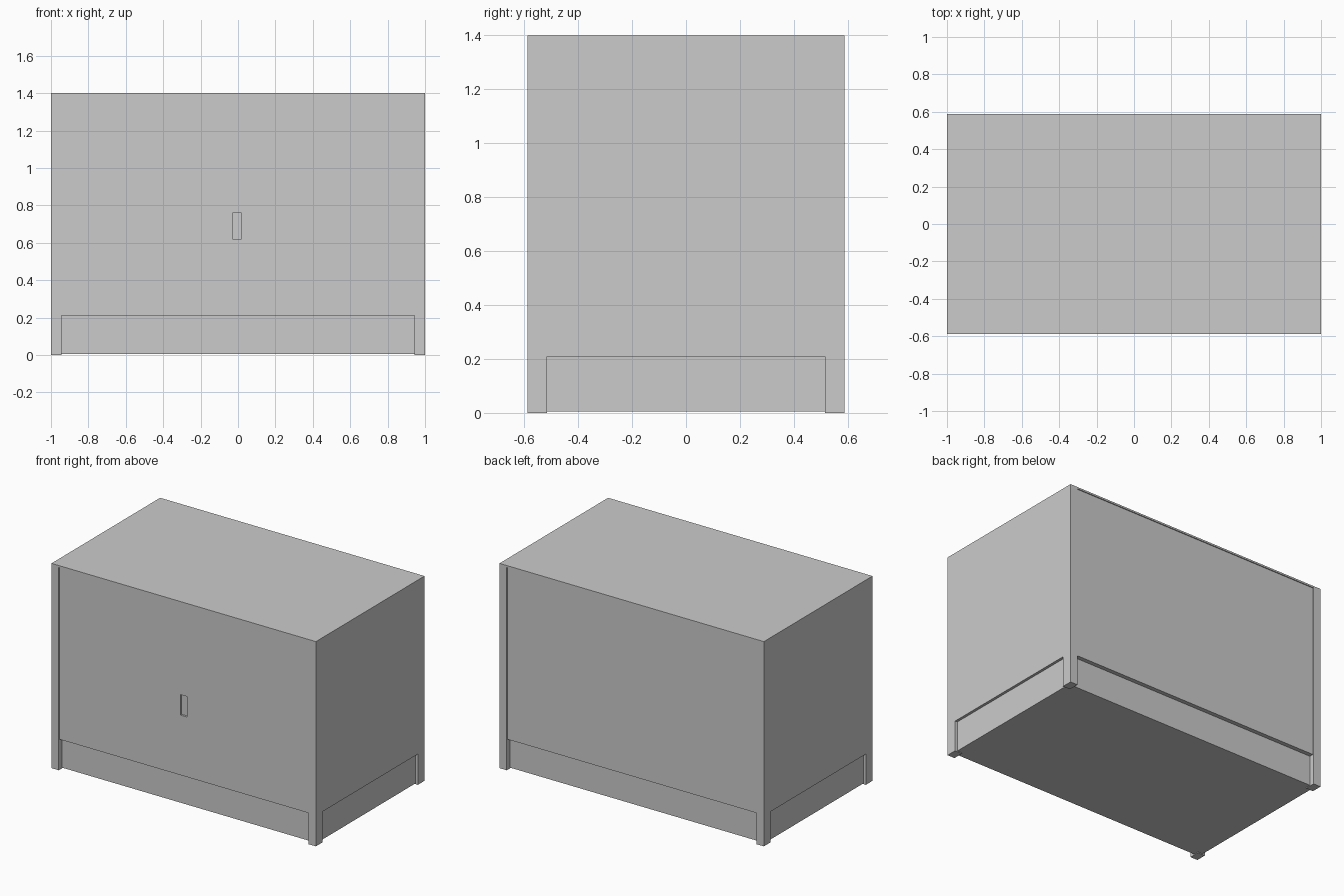
import bpy
import bmesh

if "Cube" in bpy.data.objects:
    bpy.data.objects.remove(bpy.data.objects["Cube"])

W, D, H = 1.0, 0.587, 1.40      # half width, half depth, height
STILE, BASE, TOP = 0.945, 0.21, 1.388


def box(name, x0, x1, y0, y1, z0, z1):
    bm = bmesh.new()
    bmesh.ops.create_cube(bm, size=1)
    for v in bm.verts:
        v.co.x = x1 if v.co.x > 0 else x0
        v.co.y = y1 if v.co.y > 0 else y0
        v.co.z = z1 if v.co.z > 0 else z0
    return finish(name, bm)


def finish(name, bm):
    bmesh.ops.recalc_face_normals(bm, faces=bm.faces)
    me = bpy.data.meshes.new(name)
    bm.to_mesh(me)
    bm.free()
    ob = bpy.data.objects.new(name, me)
    bpy.context.collection.objects.link(ob)
    return ob


def side_panel(name, x0, x1):
    # inverted U profile: full side with a leg at each corner
    profile = [(-D, 0), (-0.515, 0), (-0.515, BASE), (0.515, BASE),
               (0.515, 0), (D, 0), (D, TOP), (-D, TOP)]
    bm = bmesh.new()
    face = bm.faces.new([bm.verts.new((x0, y, z)) for y, z in profile])
    ext = bmesh.ops.extrude_face_region(bm, geom=[face])["geom"]
    for v in ext:
        if isinstance(v, bmesh.types.BMVert):
            v.co.x = x1
    return finish(name, bm)


# Side panels with legs
side_panel("right_side", STILE, W)
side_panel("left_side", -W, -STILE)

# Front and back body, set slightly behind the side panels
body = box("body", -STILE, STILE, -D + 0.006, D - 0.006, BASE, TOP)

# Recessed plinth between the legs
box("plinth", -W + 0.018, W - 0.018, -D + 0.035, D - 0.035, 0.005, BASE)

# Thin top board
box("top_board", -W, W, -D, D, TOP, H)

# Shallow finger pull in the middle of the front
cutter = box("pull_cutter", -0.03, 0.02, -D - 0.05, -D + 0.02, 0.62, 0.76)
cutter.hide_render = True
cutter.hide_set(True)
pull = body.modifiers.new("finger_pull", "BOOLEAN")
pull.operation = "DIFFERENCE"
pull.object = cutter
pull.solver = "EXACT"
